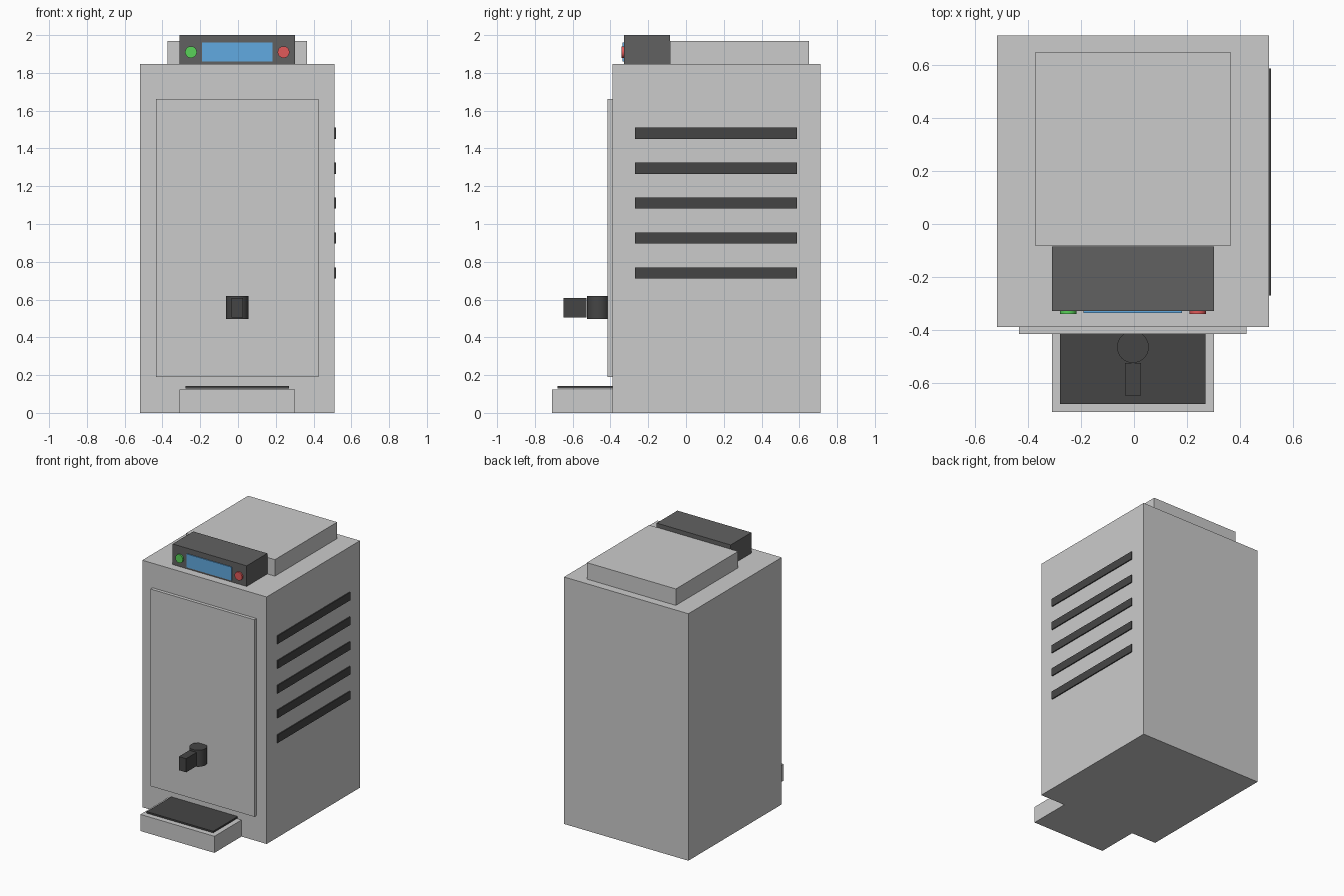
import bpy
import math

if "Cube" in bpy.data.objects:
    bpy.data.objects.remove(bpy.data.objects["Cube"])


def material(name, rgb):
    m = bpy.data.materials.new(name)
    m.diffuse_color = (*rgb, 1)
    m.use_nodes = True
    m.node_tree.nodes["Principled BSDF"].inputs["Base Color"].default_value = m.diffuse_color
    return m


CASE = material("dark_grey", (0.12, 0.12, 0.12))
BLACK = material("near_black", (0.06, 0.06, 0.06))
BLUE = material("blue", (0.12, 0.4, 0.75))
GREEN = material("green", (0.1, 0.65, 0.1))
RED = material("red", (0.75, 0.1, 0.1))


def finish(name, mat):
    o = bpy.context.object
    o.name = name
    if mat:
        o.data.materials.append(mat)
    return o


def box(name, x, y, z, mat=None):
    """Box from (min, max) ranges on each axis."""
    bpy.ops.mesh.primitive_cube_add(size=1, location=[sum(r) / 2 for r in (x, y, z)])
    o = finish(name, mat)
    o.scale = [r[1] - r[0] for r in (x, y, z)]
    bpy.ops.object.transform_apply(location=False, rotation=False, scale=True)
    return o


def cylinder(name, centre, radius, depth, mat, rot=(0, 0, 0)):
    bpy.ops.mesh.primitive_cylinder_add(vertices=32, radius=radius, depth=depth,
                                        location=centre, rotation=rot)
    o = finish(name, mat)
    bpy.ops.object.shade_smooth_by_angle()
    return o


CX = -0.004   # centre line of the machine
TOP = 1.846   # top of the housing


def span(half):
    return (CX - half, CX + half)


# Housing, front panel and lid
box("housing", span(0.514), (-0.39, 0.712), (0, TOP))
box("front_panel", span(0.43), (-0.415, -0.388), (0.19, 1.663))
box("hopper_lid", span(0.368), (-0.084, 0.651), (TOP, 1.969))

# Control unit with screen and buttons
box("control_unit", span(0.306), (-0.329, -0.085), (TOP, 2.0), CASE)
box("screen", span(0.186), (-0.336, -0.327), (1.86, 1.96), BLUE)
for name, side, mat in (("start_button", -1, GREEN), ("stop_button", 1, RED)):
    cylinder(name, (CX + side * 0.245, -0.334, 1.91), 0.031, 0.014, mat,
             (math.pi / 2, 0, 0))

# Tap and its spout
cylinder("tap_body", (CX, -0.465, 0.558), 0.06, 0.124, BLACK)
box("tap_handle", span(0.03), (-0.649, -0.526), (0.505, 0.607), BLACK)

# Drip tray with grate
box("drip_tray", span(0.306), (-0.71, -0.388), (0, 0.124))
box("drip_grate", span(0.275), (-0.68, -0.388), (0.13, 0.142), BLACK)

# Ventilation slots on the right side
for i in range(5):
    z = 0.741 + i * 0.185
    box(f"vent_slot_{i + 1}", (0.505, 0.518), (-0.27, 0.588), (z - 0.03, z + 0.03), BLACK)
